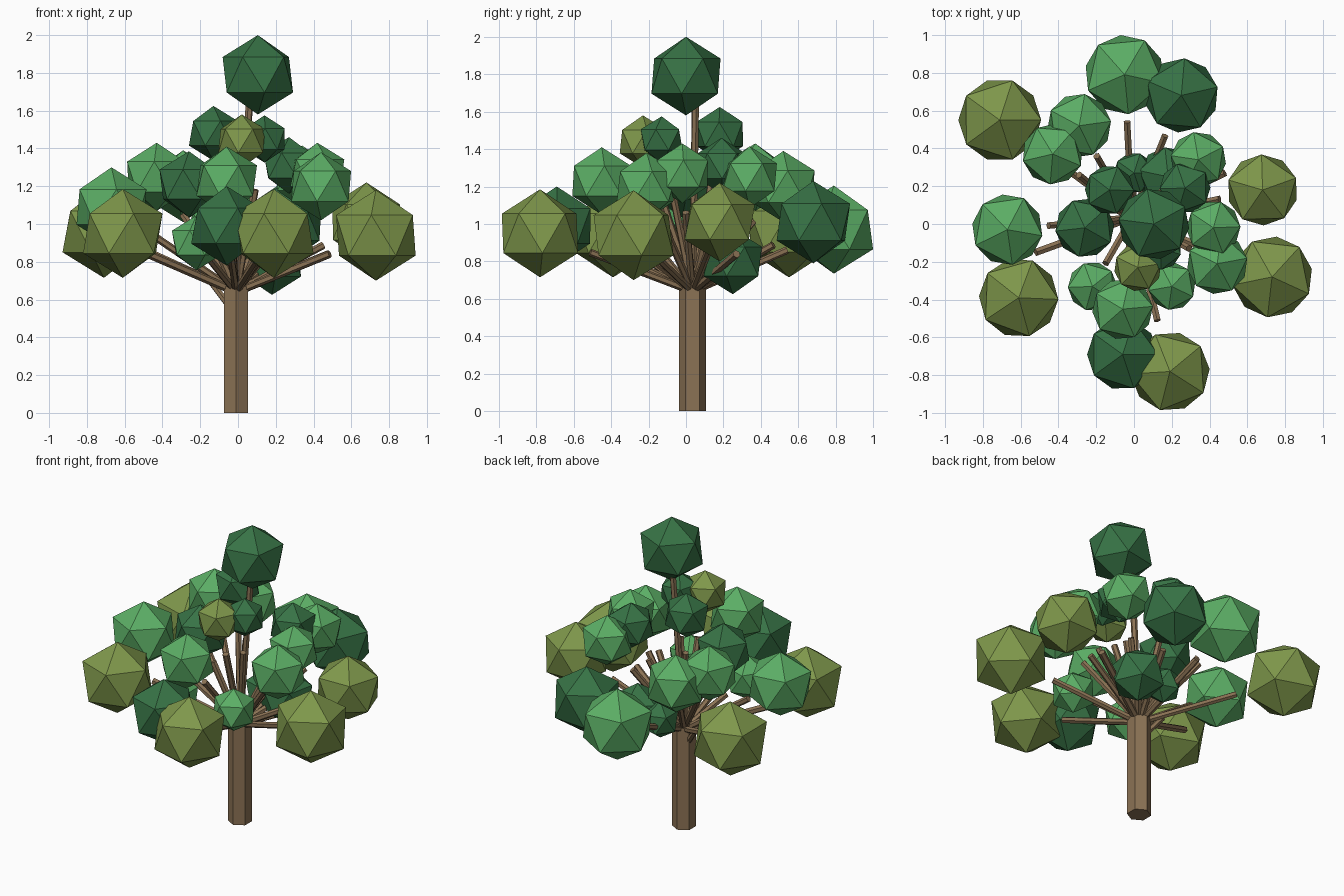
import bpy
import bmesh
import math
import random
from mathutils import Matrix, Vector

random.seed(4)

default_cube = bpy.data.objects.get("Cube")
if default_cube:
    bpy.data.objects.remove(default_cube, do_unlink=True)


def make_material(name, colour):
    material = bpy.data.materials.new(name)
    material.use_nodes = True
    rgba = (*colour, 1)
    material.diffuse_color = rgba
    material.node_tree.nodes["Principled BSDF"].inputs["Base Color"].default_value = rgba
    return material


def add_object(name, mesh_builder, material):
    """Create a flat shaded object from a bmesh filled by mesh_builder."""
    mesh = bpy.data.meshes.new(name)
    bm = bmesh.new()
    mesh_builder(bm)
    bm.to_mesh(mesh)
    bm.free()
    mesh.materials.append(material)
    obj = bpy.data.objects.new(name, mesh)
    bpy.context.collection.objects.link(obj)
    return obj


def add_limb(name, start, end, radius, sides, material, spin=0.0):
    """Straight prism between two points."""
    start, end = Vector(start), Vector(end)
    axis = end - start
    turn = axis.to_track_quat("Z", "Y").to_matrix().to_4x4()
    matrix = Matrix.Translation((start + end) / 2) @ turn @ Matrix.Rotation(spin, 4, "Z")

    def build(bm):
        bmesh.ops.create_cone(bm, cap_ends=True, segments=sides, radius1=radius,
                              radius2=radius, depth=axis.length, matrix=matrix)
    return add_object(name, build, material)


def add_clump(name, centre, radius, material):
    """Twenty-sided leaf ball with one corner pointing up."""
    spin = Matrix.Rotation(random.uniform(0, math.tau), 4, "Z")
    matrix = Matrix.Translation(centre) @ spin

    def build(bm):
        bmesh.ops.create_icosphere(bm, subdivisions=1, radius=radius, matrix=matrix)
    return add_object(name, build, material)


bark = make_material("bark_brown", (0.26, 0.17, 0.09))
dark_green = make_material("dark_green", (0.038, 0.17, 0.06))
light_green = make_material("light_green", (0.105, 0.42, 0.13))
olive_green = make_material("olive_green", (0.21, 0.31, 0.07))

# Leaf clumps: x, y, z, radius
dark_clumps = [
    (0.25, 0.68, 1.01, 0.22),
    (0.27, 0.19, 1.31, 0.15),
    (-0.13, 0.18, 1.48, 0.145),
    (0.14, -0.13, 1.45, 0.125),
    (0.18, 0.25, 0.8, 0.175),
    (0, 0.27, 0.79, 0.12),
    (-0.26, -0.02, 1.21, 0.175),
    (-0.06, -0.69, 0.99, 0.21),
]
light_clumps = [
    (-0.05, 0.79, 0.97, 0.235),
    (-0.29, 0.52, 1.2, 0.19),
    (-0.43, 0.37, 1.25, 0.18),
    (0.34, 0.34, 1.25, 0.165),
    (-0.67, -0.03, 1.09, 0.21),
    (-0.22, -0.33, 0.9, 0.145),
    (-0.06, -0.45, 1.23, 0.18),
    (0.2, -0.33, 0.93, 0.14),
    (0.44, -0.21, 1.2, 0.18),
    (0.42, -0.02, 1.27, 0.16),
]
olive_clumps = [
    (-0.71, 0.55, 0.96, 0.245),
    (-0.61, -0.39, 0.95, 0.235),
    (0.19, -0.78, 0.95, 0.235),
    (0.02, -0.23, 1.44, 0.14),
    (0.73, -0.28, 0.94, 0.24),
    (0.68, 0.18, 1.01, 0.21),
]

# Trunk
trunk_x, trunk_y = -0.01, 0.035
trunk_top = Vector((trunk_x, trunk_y, 0.67))
add_limb("trunk", (trunk_x, trunk_y, 0), trunk_top, 0.073, 6, bark, spin=math.pi)
branch_root = trunk_top - Vector((0, 0, 0.03))

# Clumps, each with a branch reaching most of the way to it
groups = [("dark", dark_clumps, dark_green),
          ("light", light_clumps, light_green),
          ("olive", olive_clumps, olive_green)]
for label, clumps, material in groups:
    for number, (x, y, z, radius) in enumerate(clumps, start=1):
        centre = Vector((x, y, z))
        add_clump(f"{label}_leaf_clump_{number}", centre, radius, material)
        # one olive clump is carried by the bare right branch below
        if not (label == "olive" and x < -0.5 and y < 0):
            tip = branch_root.lerp(centre, 0.67)
            add_limb(f"{label}_branch_{number}", branch_root, tip, 0.02, 6, bark)

# Crown and its leading shoot
crown_centre = Vector((0.105, 0, 1.79))
add_clump("crown_leaf_clump", crown_centre, 0.21, dark_green)
add_limb("leading_shoot", branch_root, (0.06, 0.05, 1.63), 0.02, 6, bark)

# Bare branches
bare_tips = {
    "right_bare_branch": (-0.52, -0.15, 0.86),
    "left_bare_branch": (0.48, 0.27, 0.84),
}
for name, tip in bare_tips.items():
    add_limb(name, branch_root, tip, 0.022, 6, bark)
add_limb("low_stub", (-0.05, 0.05, 0.57), (-0.14, 0.1, 0.69), 0.018, 6, bark)
